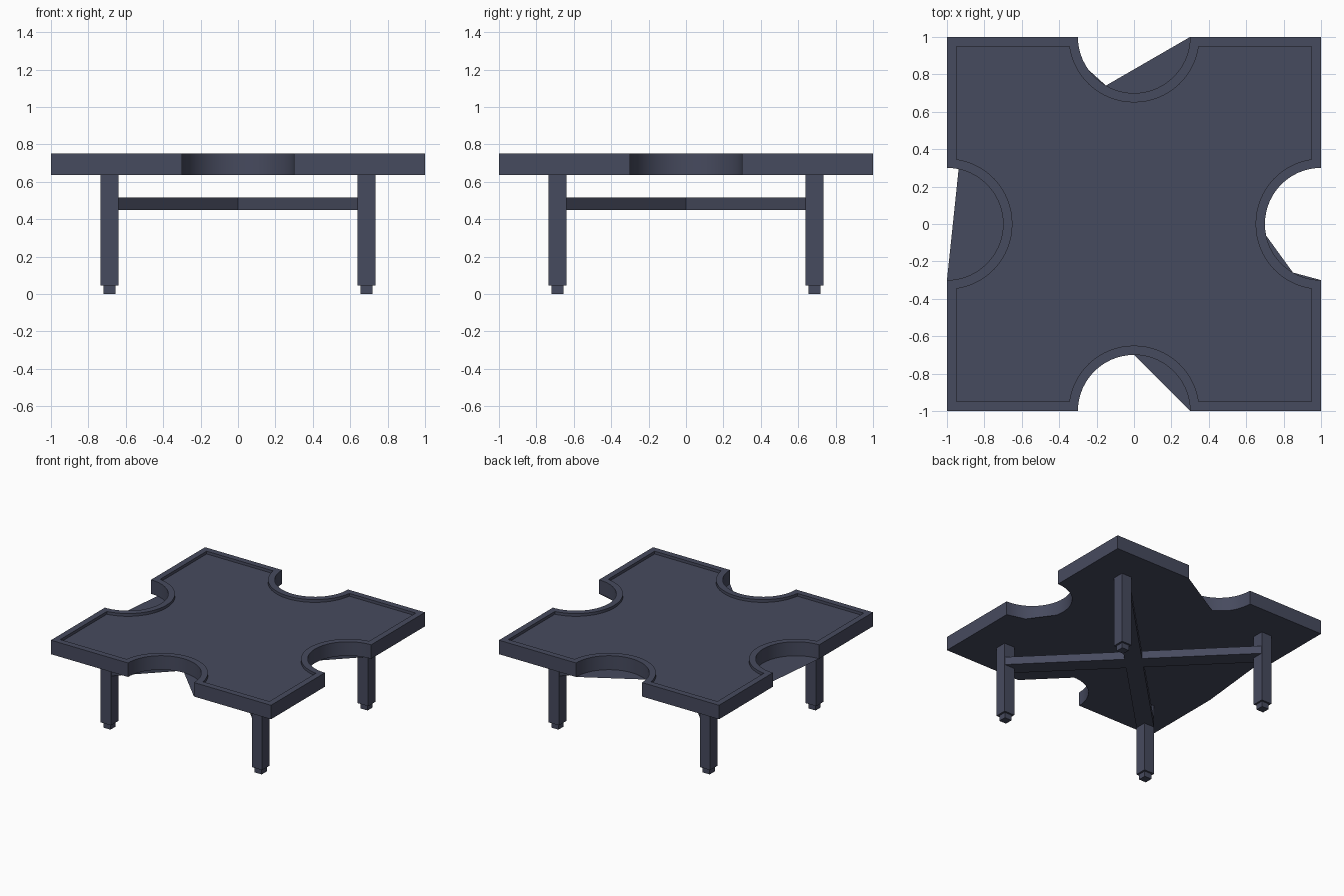
import bpy, bmesh, math
from mathutils import Matrix

if "Cube" in bpy.data.objects:
    bpy.data.objects.remove(bpy.data.objects["Cube"])

TOP, FLOOR, UNDER = 0.75, 0.727, 0.635
SEG = 30  # segments in each round notch


def material(name, color):
    m = bpy.data.materials.new(name)
    m.diffuse_color = (*color, 1)
    m.use_nodes = True
    m.node_tree.nodes["Principled BSDF"].inputs["Base Color"].default_value = m.diffuse_color
    return m


slate = material("slate", (0.062, 0.069, 0.112))


def finish(name, bm):
    me = bpy.data.meshes.new(name)
    bm.to_mesh(me)
    bm.free()
    me.materials.append(slate)
    ob = bpy.data.objects.new(name, me)
    bpy.context.collection.objects.link(ob)
    return ob


def box(name, size, center, turn=0):
    bm = bmesh.new()
    bmesh.ops.create_cube(bm, size=1)
    bm.transform(Matrix.Translation(center) @ Matrix.Rotation(turn, 4, "Z")
                 @ Matrix.Diagonal((*size, 1)))
    return finish(name, bm)


def spin(p, k):
    for _ in range(k):
        p = (-p[1], p[0])
    return p


def outline(half, radius):
    """Square with a round notch in each side, counter-clockwise."""
    pts = []
    start = math.asin((1 - half) / radius)
    for k in range(4):
        pts.append(spin((half, half), k))
        for i in range(SEG + 1):
            t = start + (math.pi - 2 * start) * i / SEG
            pts.append(spin((radius * math.cos(t), 1 - radius * math.sin(t)), k))
    return pts


# Tabletop: notched slab with a raised rim around a recessed floor
bm = bmesh.new()
outer, inner = outline(1, 0.30), outline(0.95, 0.35)
loops = [[bm.verts.new((x, y, z)) for x, y in pts]
         for pts, z in ((outer, UNDER), (outer, TOP), (inner, TOP), (inner, FLOOR))]
n = len(outer)
for a, b in zip(loops, loops[1:]):
    for i in range(n):
        j = (i + 1) % n
        bm.faces.new((a[i], a[j], b[j], b[i]))
bm.faces.new(loops[3])

# Underside: its edge cuts straight across part of each notch
kept = [[0, 20, *range(24, SEG + 1)], [0, 1, 2, SEG],
        [*range(0, 16), SEG], [0, 5, *range(13, SEG + 1)]]
under = []
for k, ids in enumerate(kept):
    base = k * (SEG + 2)
    under.append(loops[0][base])
    under += [loops[0][base + 1 + i] for i in ids]
bm.faces.new(under[::-1])
table = finish("tabletop", bm)
bpy.context.view_layer.objects.active = table
table.select_set(True)
bpy.ops.object.shade_smooth_by_angle(angle=math.radians(30))

# Legs with narrower feet
for sx in (-1, 1):
    for sy in (-1, 1):
        x, y = 0.6875 * sx, 0.6875 * sy
        box("leg", (0.095, 0.095, UNDER - 0.045), (x, y, (UNDER + 0.045) / 2))
        box("foot", (0.065, 0.065, 0.05), (x, y, 0.025))

# Crossed braces between opposite legs
for turn in (math.pi / 4, -math.pi / 4):
    box("cross_brace", (1.94, 0.132, 0.065), (0, 0, 0.4825), turn)
